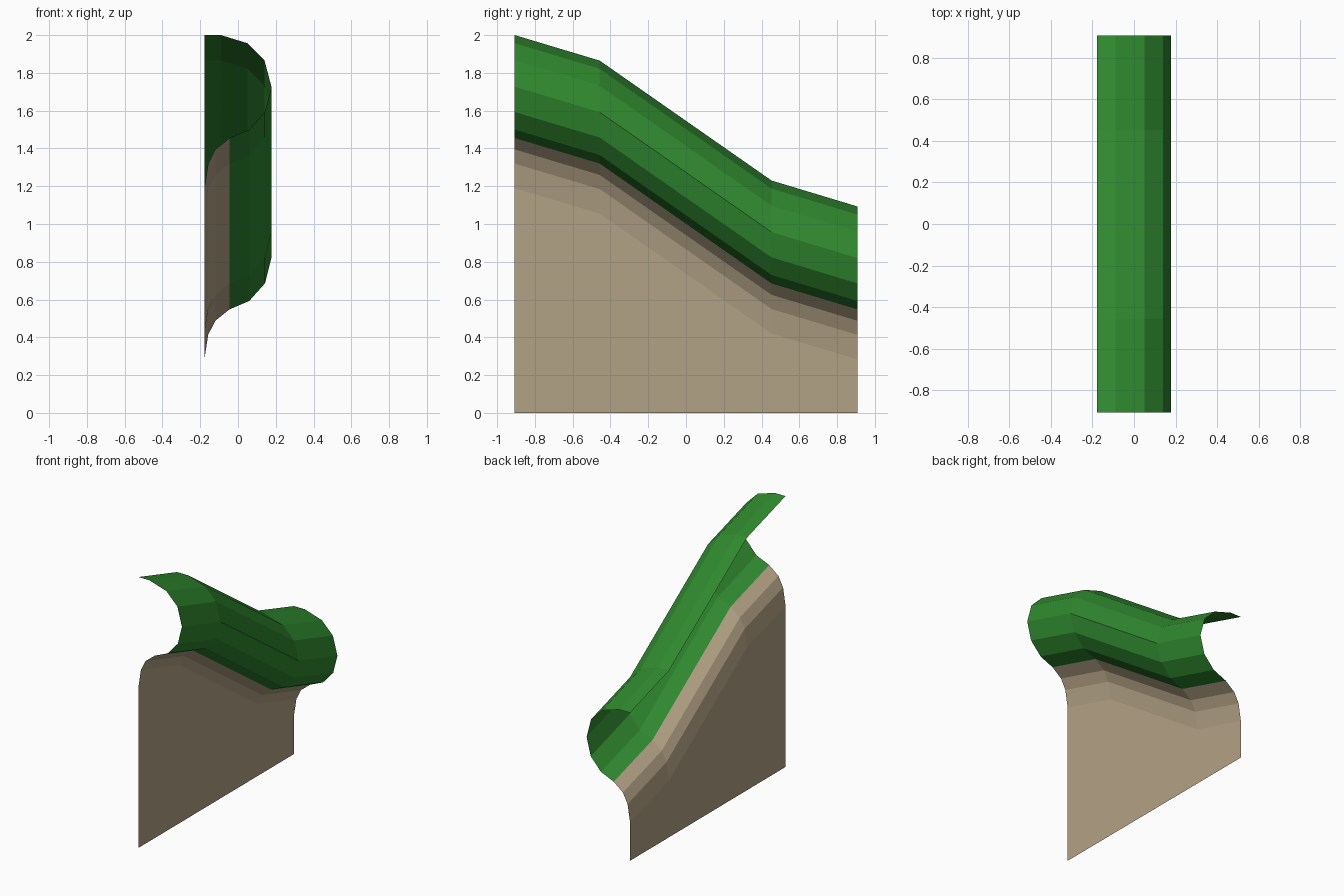
import bpy

cube = bpy.data.objects.get("Cube")
if cube:
    bpy.data.objects.remove(cube, do_unlink=True)


def make_material(name, rgb):
    mat = bpy.data.materials.new(name)
    mat.use_nodes = True
    color = (*rgb, 1.0)
    mat.diffuse_color = color
    mat.node_tree.nodes["Principled BSDF"].inputs["Base Color"].default_value = color
    return mat


# Slope path: position along y and drop in height
PATH = [(-0.907, 0.0), (-0.457, 0.135), (0.453, 0.77), (0.907, 0.907)]

# Cross-sections (x, z) at the high end, from bottom to top
FACE = [(-0.178, 1.19), (-0.158, 1.32), (-0.12, 1.395), (-0.045, 1.455)]
LIP = [(-0.045, 1.455), (0.06, 1.5), (0.143, 1.593), (0.177, 1.727),
       (0.14, 1.867), (0.05, 1.957), (-0.09, 2.0), (-0.178, 2.0)]


def sweep(name, profile, mat, grounded=False):
    """Sweep a cross-section down the slope; optionally drop a wall to the ground."""
    rows = []
    for y, drop in PATH:
        row = [(x, y, z - drop) for x, z in profile]
        if grounded:
            row.insert(0, (profile[0][0], y, 0.0))
        rows.append(row)
    n = len(rows[0])
    verts = [v for row in rows for v in row]
    faces = [(i * n + j, (i + 1) * n + j, (i + 1) * n + j + 1, i * n + j + 1)
             for i in range(len(rows) - 1) for j in range(n - 1)]
    mesh = bpy.data.meshes.new(name)
    mesh.from_pydata(verts, [], faces)
    mesh.materials.append(mat)
    mesh.update()
    obj = bpy.data.objects.new(name, mesh)
    bpy.context.collection.objects.link(obj)
    return obj


# Earth wall with its curved shoulder, and the rolled grass lip above it
sweep("earth_wall", FACE, make_material("tan earth", (0.45, 0.36, 0.235)), grounded=True)
sweep("grass_lip", LIP, make_material("grass green", (0.029, 0.25, 0.029)))
